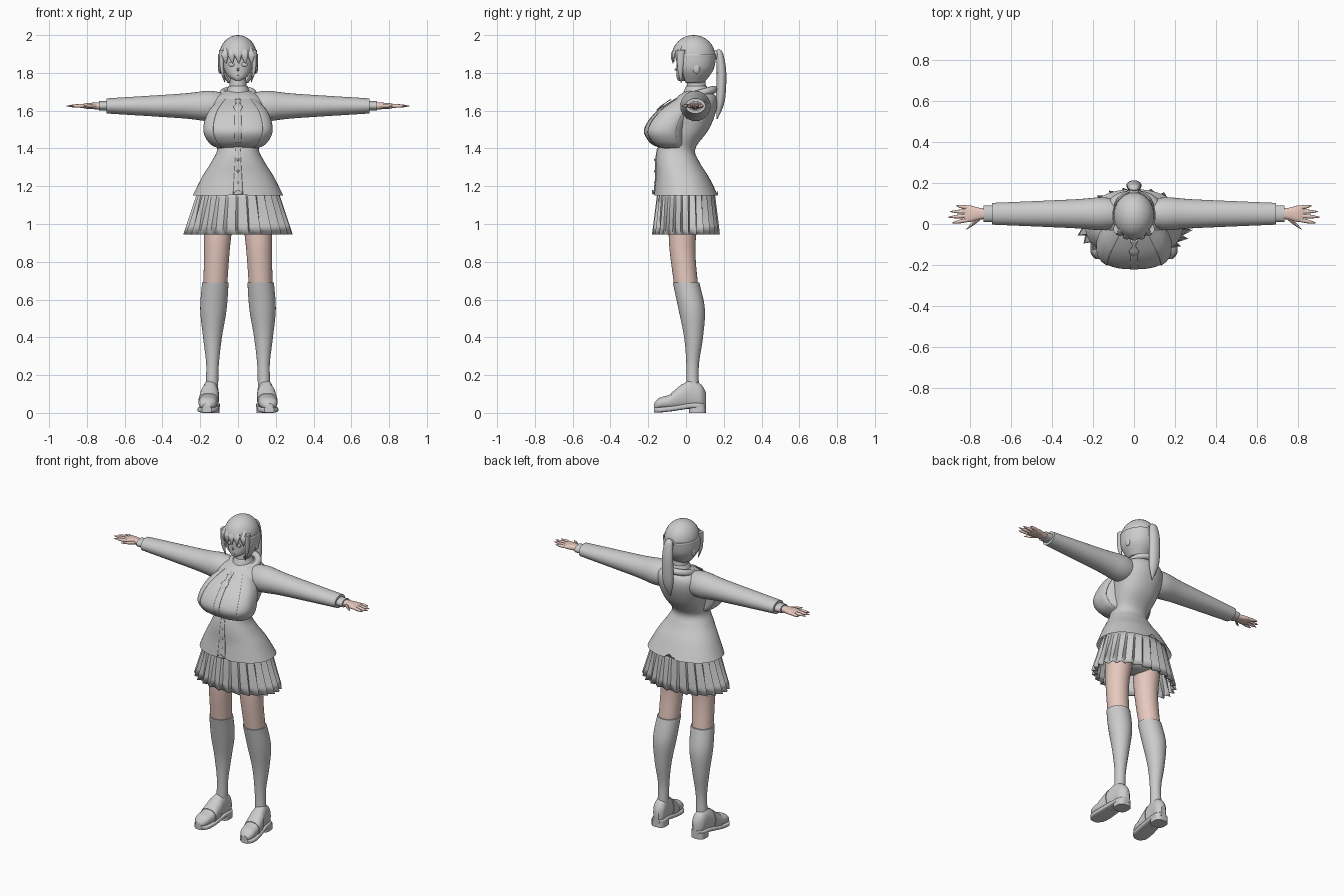
import bpy, bmesh, math
from math import cos, sin, radians, pi

cube = bpy.data.objects.get("Cube")
if cube:
    bpy.data.objects.remove(cube)


def material(name, rgb):
    mat = bpy.data.materials.new(name)
    mat.use_nodes = True
    mat.diffuse_color = (*rgb, 1)
    mat.node_tree.nodes["Principled BSDF"].inputs["Base Color"].default_value = (*rgb, 1)
    return mat


GREY = material("plain grey", (.6, .6, .6))
SKIN = material("skin", (.85, .62, .55))


def finish(name, bm, mat, side=1, thick=0, angle=40):
    """Turn the bmesh into a smooth object, mirrored when side is negative."""
    for vert in bm.verts:
        vert.co.x *= side
    bmesh.ops.recalc_face_normals(bm, faces=bm.faces)
    mesh = bpy.data.meshes.new(name)
    bm.to_mesh(mesh)
    bm.free()
    mesh.materials.append(mat)
    mesh.shade_smooth()
    mesh.set_sharp_from_angle(angle=radians(angle))
    obj = bpy.data.objects.new(name, mesh)
    bpy.context.collection.objects.link(obj)
    if thick:
        obj.modifiers.new("thickness", "SOLIDIFY").thickness = thick


def blend(rows, steps=6):
    """Add smooth in-between sections that pass through the given ones."""
    result = []
    for i, (start, end) in enumerate(zip(rows, rows[1:])):
        before, after = rows[max(i - 1, 0)], rows[min(i + 2, len(rows) - 1)]
        for step in range(steps):
            t = step / steps
            ease = t * t * (3 - 2 * t)
            leave, arrive = t * (1 - t) ** 2 / 2, t * t * (t - 1) / 2
            result.append([a + (b - a) * ease + (b - p) * leave + (q - a) * arrive
                           for p, a, b, q in zip(before, start, end, after)])
    return result + [rows[-1]]


def loft(name, rows, mat=GREY, axis="z", power=2, n=32, arc=None, side=1,
         grow=0, cap=True, thick=0, adjust=None):
    """Skin over oval sections: (position, centre, radius, centre, radius)."""
    bm = bmesh.new()
    first, last = arc or (0, 360)
    count = n + 1 if arc else n
    shape = lambda v: math.copysign(abs(v) ** (2 / power), v)
    rings = []
    for pos, cu, ru, cv, rv in blend(rows):
        ring = []
        for i in range(count):
            a = radians(first + (last - first) * i / n)
            u = cu + max(ru + grow, .001) * shape(cos(a))
            v = cv + max(rv + grow, .001) * shape(sin(a))
            ring.append(bm.verts.new({"z": (u, v, pos), "x": (pos, u, v), "y": (u, pos, v)}[axis]))
        rings.append(ring)
    for low, high in zip(rings, rings[1:]):
        for i in range(n):
            j = (i + 1) % count
            bm.faces.new((low[i], low[j], high[j], high[i]))
    if cap and not arc:
        bm.faces.new(rings[0])
        bm.faces.new(rings[-1])
    if adjust:
        for vert in rings[0]:
            adjust(vert)
    finish(name, bm, mat, side, thick)


def trunk(*rows):
    """Sections given as height, half width, front and back."""
    return [(z, 0, w, (front + back) / 2, (back - front) / 2) for z, w, front, back in rows]


def tube(name, rows, mat=GREY, squash=1, **options):
    """Round sections: position, two centre coordinates and a radius."""
    loft(name, [(pos, u, r, v, r * squash) for pos, u, v, r in rows], mat, **options)


def arm(name, rows, mat=GREY, **options):
    """Sections along the straight arm: distance, depth radius, height radius."""
    loft(name, [(x, .05, deep, 1.625, high) for x, deep, high in rows], mat, "x", **options)


def ball(name, centre, size, side=1, floor=0):
    bm = bmesh.new()
    bmesh.ops.create_uvsphere(bm, u_segments=32, v_segments=16, radius=1)
    for vert in bm.verts:
        vert.co = [c + s * p for c, s, p in zip(centre, size, vert.co)]
        vert.co.z = max(vert.co.z, floor)
    finish(name, bm, GREY, side)


def notch(vert):
    """Raise the hem at the middle of the front and back."""
    vert.co.z += .03 * math.exp(-(vert.co.x / .025) ** 2)


# Jacket body, full chest and button strips
jacket = trunk((1.15, .24, -.17, .17), (1.25, .19, -.16, .12), (1.33, .14, -.16, .07),
               (1.4, .11, -.15, .05), (1.5, .13, -.11, .12), (1.6, .15, -.1, .16),
               (1.67, .13, -.05, .16), (1.71, .05, .01, .12))
loft("jacket_body", jacket, power=2.2, n=56, cap=False, adjust=notch)
chest = trunk((1.4, .1, -.13, 0), (1.43, .15, -.19, 0), (1.5, .18, -.22, 0),
              (1.6, .15, -.15, .03), (1.69, .06, -.01, .05))
loft("chest", chest, power=2.6, n=48)
loft("shirt_placket", chest[1:], power=2.6, arc=(-93, -87), n=4, grow=.003, thick=.004)
loft("jacket_placket", jacket[:4], power=2.2, arc=(-95, -85), n=4, grow=.004, thick=.006,
     adjust=notch)
for i in range(3):
    ball("jacket_button", (0, -.163, 1.22 + .06 * i), (.007, .006, .007))

# Ribbon, collar and neck
tube("ribbon", [(1.6, 0, -.155, .012), (1.62, 0, -.135, .024), (1.64, 0, -.11, .01),
                (1.66, 0, -.08, .02)], squash=.3)
loft("neck", trunk((1.66, .05, 0, .11), (1.8, .04, .01, .1)))
loft("shirt_collar", trunk((1.68, .07, -.02, .13), (1.73, .05, 0, .11)), cap=False, thick=.006)
bpy.ops.mesh.primitive_torus_add(location=(0, .07, 1.69), rotation=(radians(16), 0, 0),
                                 major_radius=.08, minor_radius=.02)
collar = bpy.context.object
collar.name = "jacket_collar"
collar.data.materials.append(GREY)
collar.data.shade_smooth()

# Pleated skirt over the hips
bm = bmesh.new()
PLEATS, LEVELS = 26, 5
rings = []
for level in range(LEVELS + 1):
    t = level / LEVELS
    ring = []
    for i in range(PLEATS * 2):
        outer = i % 2
        a = 2 * pi * (i // 2 + .8 * outer) / PLEATS - pi / 2
        fold = 1 if outer else .97 - .09 * t
        ring.append(bm.verts.new(((.21 + .08 * t) * fold * cos(a),
                                  (.15 + .03 * t) * fold * sin(a), 1.185 - .24 * t)))
    rings.append(ring)
for high, low in zip(rings, rings[1:]):
    for i in range(len(high)):
        j = (i + 1) % len(high)
        bm.faces.new((high[i], high[j], low[j], low[i]))
finish("pleated_skirt", bm, GREY, thick=.004, angle=25)
loft("hips", trunk((1, .04, -.04, .06), (1.05, .15, -.1, .11), (1.19, .18, -.12, .12)))

for tag, side in (("left_", 1), ("right_", -1)):
    # Open jacket front and sleeve
    loft(tag + "jacket_front", chest, power=2.6, arc=(-49, 25), n=20, side=side,
         grow=.004, thick=.006)
    arm(tag + "sleeve", [(.05, .06, .06), (.15, .08, .08), (.3, .07, .065), (.695, .053, .04)],
        side=side)
    arm(tag + "cuff", [(.66, .04, .025), (.735, .04, .025)], side=side)

    # Hand with spread fingers
    arm(tag + "palm", [(.7, .025, .02), (.75, .028, .018), (.8, .04, .015), (.83, .037, .008)],
        SKIN, power=2.4, side=side)
    reach = {"index": .89, "middle": .91, "ring": .9, "little": .87}
    digits = [(name, .81, .02 + .02 * i, tip, .005 + .028 * i)
              for i, (name, tip) in enumerate(reach.items())]
    for name, x, y, tip_x, tip_y in digits + [("thumb", .75, .03, .82, -.026)]:
        tube(tag + name + "_finger",
             [(x + (tip_x - x) * t, y + (tip_y - y) * t, 1.625, .01 * (1 - t ** 4))
              for t in (0, .5, .9, 1)], SKIN, axis="x", n=10, side=side)

    # Leg and knee sock
    tube(tag + "thigh", [(1.12, .1, 0, .09), (.9, .11, -.02, .07), (.68, .12, 0, .063)],
         SKIN, side=side)
    tube(tag + "sock", [(.69, .12, 0, .07), (.55, .13, .03, .07), (.4, .135, .04, .05),
                        (.25, .135, .035, .033), (.1, .14, .035, .035)], side=side)

    # Loafer: length position, half width and top height of each section
    profile = [(-.17, .02, .05), (-.14, .045, .08), (-.08, .05, .1), (-.02, .046, .15),
               (.03, .042, .175), (.08, .038, .15), (.105, .015, .11)]
    shoe = [(y, .148 - .1 * y, wide, top / 2 + .01, top / 2 - .01) for y, wide, top in profile]
    sole = [(y, x, wide + .005, .016 + .15 * max(0, min(y, .03) + .12), .014)
            for y, x, wide, *_ in shoe]
    loft(tag + "shoe", shoe, axis="y", power=2.3, side=side)
    loft(tag + "shoe_strap", shoe[2:4], axis="y", power=2.3, side=side, grow=.004)
    loft(tag + "shoe_sole", sole, axis="y", power=4, side=side)
    tube(tag + "shoe_heel", [(0, .142, .06, .045), (.04, .142, .06, .045)], power=3, side=side)

    # Eye, ear and long lock beside the face
    ball(tag + "eye", (.034, -.044, 1.845), (.017, .006, .012), side)
    ball(tag + "ear", (.094, .055, 1.825), (.012, .02, .03), side)
    tube(tag + "side_lock", [(1.75, .07, -.025, .002), (1.82, .085, -.03, .01),
                             (1.92, .085, -.025, .015)], squash=1.5, side=side)

# Face
loft("face", trunk((1.757, .01, -.04, -.01), (1.78, .05, -.05, .06), (1.83, .075, -.05, .1),
                   (1.93, .08, -.05, .12)))
ball("nose", (0, -.05, 1.818), (.006, .01, .009))
ball("mouth", (0, -.049, 1.785), (.014, .003, .003))

# Hair: crown, back, fringe locks and ponytail
ball("hair_crown", (0, .04, 1.89), (.1, .115, .11), floor=1.89)
loft("hair_back", trunk((1.75, .05, -.02, .09), (1.82, .095, -.06, .14), (1.9, .1, -.07, .155)),
     arc=(-38, 218), thick=.006)
for i in range(-2, 3):
    x = .034 * i
    y = 5 * x * x - .07
    tube("fringe_lock", [(1.85, x + .005, y, .002), (1.9, x, y, .02), (1.95, .7 * x, y + .03, .016)],
         squash=.5)
tube("ponytail", [(1.555, 0, .165, .003), (1.65, 0, .182, .033), (1.8, 0, .188, .036),
                  (1.9, 0, .178, .027), (1.925, 0, .17, .008)], squash=.7)
ball("hair_tie", (0, .157, 1.895), (.024, .018, .024))
